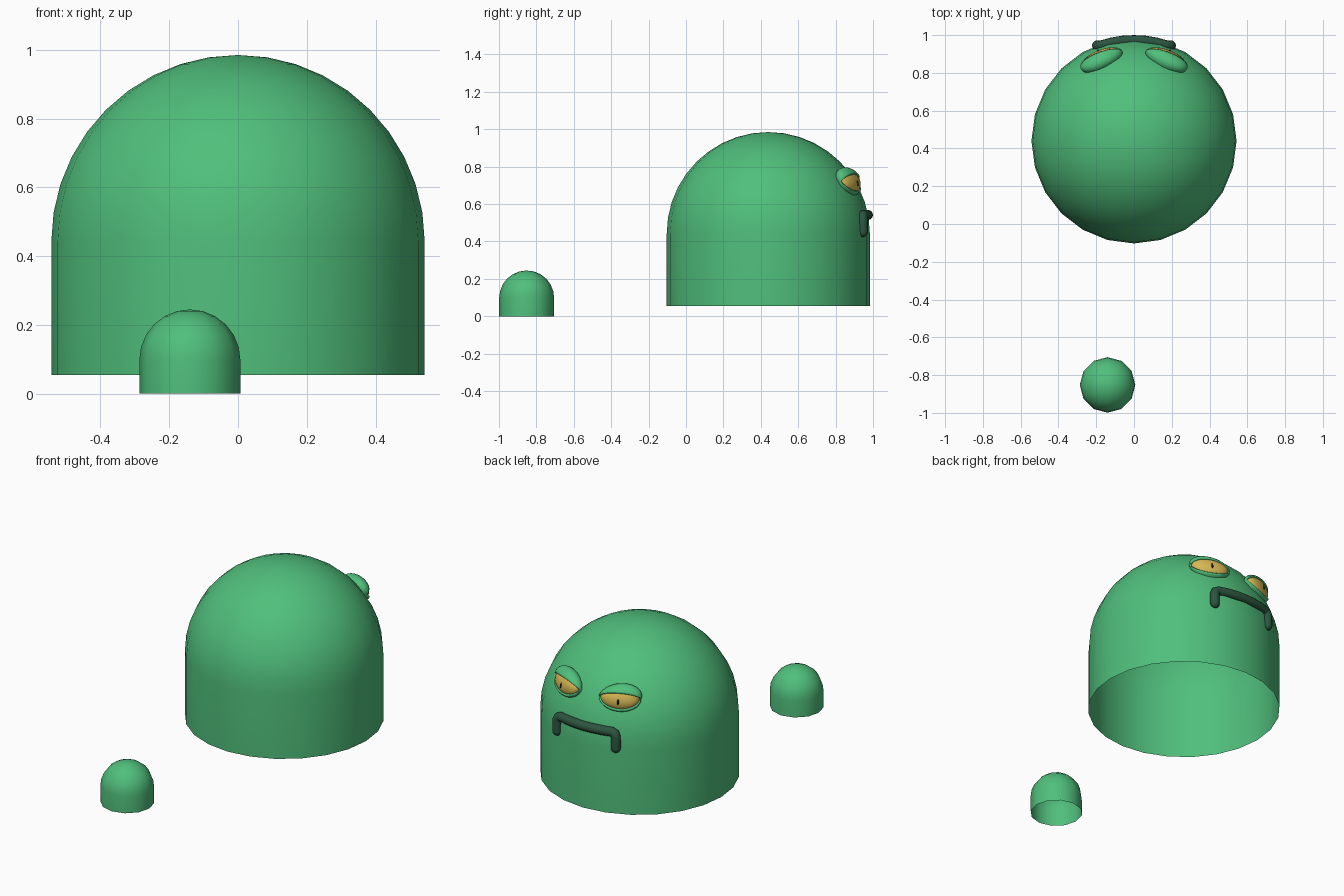
import bpy
import bmesh
import math
from mathutils import Matrix, Vector

cube = bpy.data.objects.get("Cube")
if cube:
    bpy.data.objects.remove(cube, do_unlink=True)


def material(name, rgb):
    mat = bpy.data.materials.new(name)
    mat.use_nodes = True
    mat.diffuse_color = (*rgb, 1)
    mat.node_tree.nodes["Principled BSDF"].inputs["Base Color"].default_value = (*rgb, 1)
    return mat


green = material("leaf green", (0.08, 0.52, 0.2))
yellow = material("eye yellow", (0.68, 0.48, 0.09))
dark = material("dark green", (0.025, 0.09, 0.05))
black = material("pupil black", (0.01, 0.012, 0.01))


def finish(name, bm, mat):
    """Turn a bmesh into a smooth-shaded object."""
    bmesh.ops.recalc_face_normals(bm, faces=bm.faces)
    for face in bm.faces:
        face.smooth = True
    mesh = bpy.data.meshes.new(name)
    bm.to_mesh(mesh)
    bm.free()
    mesh.materials.append(mat)
    obj = bpy.data.objects.new(name, mesh)
    bpy.context.collection.objects.link(obj)
    return obj


def dome(name, center, radius, bottom, top, sides, rings):
    """Open-bottomed cylinder with a hemispherical top, spun from a profile."""
    bm = bmesh.new()
    shoulder = top - radius
    profile = [(radius, bottom)]
    for i in range(rings + 1):
        a = math.pi / 2 * i / rings
        profile.append((radius * math.cos(a), shoulder + radius * math.sin(a)))
    cx, cy = center
    verts = [bm.verts.new((cx + r, cy, z)) for r, z in profile]
    edges = [bm.edges.new(pair) for pair in zip(verts, verts[1:])]
    bmesh.ops.spin(bm, geom=verts + edges, cent=(cx, cy, 0), axis=(0, 0, 1),
                   angle=math.tau, steps=sides, use_duplicate=False)
    bmesh.ops.remove_doubles(bm, verts=bm.verts, dist=0.0005)
    return finish(name, bm, green)


dome("body", (0, 0.44), 0.543, 0.055, 0.985, 24, 10)
dome("small_dome", (-0.14, -0.852), 0.147, 0, 0.245, 12, 6)

# Eyes: almond openings run between the poles of a sideways ellipsoid
PITCH, YAW = math.radians(20), math.radians(-22)
PLACE = (Matrix.Translation((0.172, 0.872, 0.72)) @ Matrix.Rotation(YAW, 4, "Z")
         @ Matrix.Rotation(PITCH, 4, "X"))


def eye_part(name, side, size, mat, center=(0, 0, 0), opening=None):
    """Ellipsoid in eye space: x along the eye, y outward, z up."""
    bm = bmesh.new()
    bmesh.ops.create_uvsphere(bm, u_segments=36, v_segments=16, radius=1)
    if opening:
        gap = []
        for face in bm.faces:
            c = face.calc_center_median()
            if opening[0] < math.degrees(math.atan2(c.y, c.x)) < opening[1]:
                gap.append(face)
        bmesh.ops.delete(bm, geom=gap, context="FACES")
    for v in bm.verts:
        p = Vector((v.co.z * size[0], v.co.x * size[1], v.co.y * size[2]))
        p += Vector(center)
        p.x += 0.3 * max(p.z, 0)
        p = PLACE @ p
        v.co = (p.x * side, p.y, p.z)
    return finish(name, bm, mat)


for label, side in (("left", 1), ("right", -1)):
    eye_part(label + "_eyeball", side, (0.108, 0.047, 0.069), yellow)
    lid = eye_part(label + "_eyelid", side, (0.118, 0.056, 0.079), green,
                   opening=(-60, 20))
    shell = lid.modifiers.new("thickness", "SOLIDIFY")
    shell.thickness = 0.01
    shell.offset = -1
    eye_part(label + "_pupil", side, (0.006, 0.006, 0.022), black,
             center=(0, 0.042, -0.018))

# Mouth: a bent tube arching across the face with hanging ends
TUBE = 0.027
half = [(0.195, 0.945, 0.45), (0.195, 0.945, 0.515), (0.188, 0.943, 0.533),
        (0.17, 0.946, 0.541), (0.12, 0.96, 0.542), (0.06, 0.97, 0.542)]
path = half + [(0, 0.973, 0.542)] + [(-x, y, z) for x, y, z in reversed(half)]
curve = bpy.data.curves.new("mouth", "CURVE")
curve.dimensions = "3D"
curve.bevel_depth = TUBE
curve.bevel_resolution = 4
curve.use_fill_caps = True
spline = curve.splines.new("POLY")
spline.points.add(len(path) - 1)
for point, co in zip(spline.points, path):
    point.co = (*co, 1)
spline.use_smooth = True
curve.materials.append(dark)
mouth = bpy.data.objects.new("mouth", curve)
bpy.context.collection.objects.link(mouth)

# Rounded mouth tips
for label, tip in (("left", path[0]), ("right", path[-1])):
    bm = bmesh.new()
    bmesh.ops.create_uvsphere(bm, u_segments=16, v_segments=10, radius=TUBE,
                              matrix=Matrix.Translation(tip))
    finish(label + "_mouth_tip", bm, dark)
